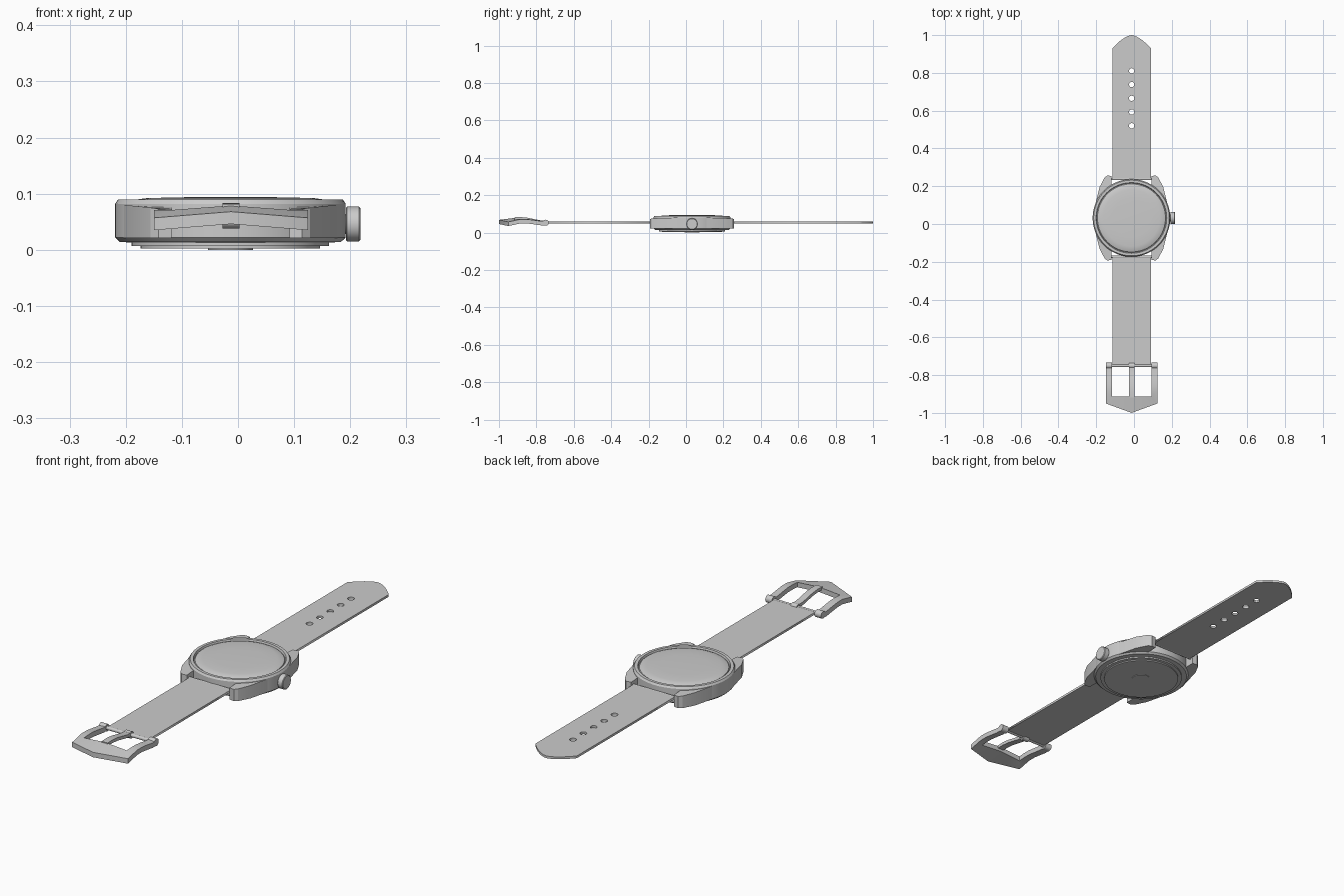
import bpy, bmesh, math
from mathutils import Matrix

if "Cube" in bpy.data.objects:
    bpy.data.objects.remove(bpy.data.objects["Cube"])

CX, CY = -0.0135, 0.032      # case centre
STRAP_Z = 0.054


def finish(name, bm, loc=(0, 0, 0), mirror=None, angle=30):
    bmesh.ops.recalc_face_normals(bm, faces=bm.faces)
    me = bpy.data.meshes.new(name)
    bm.to_mesh(me)
    bm.free()
    ob = bpy.data.objects.new(name, me)
    ob.location = loc
    bpy.context.collection.objects.link(ob)
    if mirror:
        m = ob.modifiers.new("mirror", 'MIRROR')
        m.use_axis = mirror
        m.merge_threshold = 0.0001
    bpy.ops.object.select_all(action='DESELECT')
    bpy.context.view_layer.objects.active = ob
    ob.select_set(True)
    bpy.ops.object.shade_smooth_by_angle(angle=math.radians(angle))
    return ob


def lathe(name, profile, loc, axis_x=False, steps=72):
    bm = bmesh.new()
    vs = [bm.verts.new((r, 0, z)) for r, z in profile]
    es = [bm.edges.new(p) for p in zip(vs, vs[1:])]
    bmesh.ops.spin(bm, geom=vs + es, cent=(0, 0, 0), axis=(0, 0, 1),
                   angle=math.tau, steps=steps)
    bmesh.ops.remove_doubles(bm, verts=bm.verts, dist=0.00005)
    if axis_x:
        bm.transform(Matrix.Rotation(math.pi / 2, 4, 'Y'))
    return finish(name, bm, loc)


def rod(name, x0, x1, r, y, z):
    h = x1 - x0
    return lathe(name, [(0, 0), (r, 0), (r, h), (0, h)], (x0, y, z), True, 24)


def ribbon(name, stations, thick, loc, mirror=None, cap_end=True):
    """Rectangular bar through pairs of (outer, inner) top-edge points."""
    bm = bmesh.new()
    rings = []
    for (a, b) in stations:
        pts = [a, b, (b[0], b[1], b[2] - thick), (a[0], a[1], a[2] - thick)]
        rings.append([bm.verts.new(p) for p in pts])
    for r, s in zip(rings, rings[1:]):
        for i in range(4):
            j = (i + 1) % 4
            bm.faces.new((r[i], r[j], s[j], s[i]))
    bm.faces.new(rings[0])
    if cap_end:
        bm.faces.new(rings[-1])
    return finish(name, bm, loc, mirror)


def flat_strap(name, outline, holes=()):
    cu = bpy.data.curves.new(name, 'CURVE')
    cu.dimensions = '2D'
    cu.fill_mode = 'BOTH'
    cu.extrude = 0.005
    loops = [outline] + [[(0.014 * math.cos(t * math.tau / 20), y + 0.014 * math.sin(t * math.tau / 20))
                          for t in range(20)] for y in holes]
    for pts in loops:
        sp = cu.splines.new('POLY')
        sp.points.add(len(pts) - 1)
        for p, (x, y) in zip(sp.points, pts):
            p.co = (x, y, 0, 1)
        sp.use_cyclic_u = True
    ob = bpy.data.objects.new(name, cu)
    ob.location = (CX + 0.001, 0, STRAP_Z)
    bpy.context.collection.objects.link(ob)
    bpy.ops.object.select_all(action='DESELECT')
    bpy.context.view_layer.objects.active = ob
    ob.select_set(True)
    bpy.ops.object.convert(target='MESH')
    return ob


# Case with stepped back and bezel, domed glass
lathe("case", [(0, 0), (0.04, 0), (0.04, 0.002), (0.16, 0.002), (0.16, 0.007), (0.176, 0.007),
               (0.176, 0.013), (0.197, 0.014), (0.2055, 0.022), (0.2055, 0.082),
               (0.2, 0.09), (0.187, 0.09), (0.184, 0.081), (0, 0.081)], (CX, CY, 0))
lathe("glass", [(0.183, 0.080), (0.18, 0.085), (0.168, 0.0895), (0.15, 0.092),
                (0.1, 0.0935), (0, 0.0945)], (CX, CY, 0))

# Four lugs, mirrored in x and y
bm = bmesh.new()
plan = [(0.105, 0.10, 0.080), (0.192, 0.07, 0.080), (0.168, 0.165, 0.078),
        (0.142, 0.214, 0.075), (0.128, 0.225, 0.073), (0.105, 0.222, 0.073)]
low = [bm.verts.new((x, y, 0.021)) for x, y, z in plan]
top = [bm.verts.new(p) for p in plan]
bm.faces.new(low)
bm.faces.new(top)
for i in range(len(plan)):
    j = (i + 1) % len(plan)
    bm.faces.new((low[i], low[j], top[j], top[i]))
lugs = finish("lugs", bm, (CX, CY, 0), (True, True, False), 20)

# Crown on a short stem
rod("crown_stem", 0.18, 0.2, 0.018, CY, 0.046)
lathe("crown", [(0, 0), (0.029, 0), (0.031, 0.002), (0.031, 0.023), (0.028, 0.0255), (0, 0.0255)],
      (0.1925, CY, 0.046), True, 32)

# Straps: long one with holes and rounded tip, short one to the buckle
W = 0.102
tip = [(W * math.cos(t), 0.93 + 0.07 * math.sin(t) ** 0.9)
       for t in [math.pi * i / 16 for i in range(1, 16)]]
tip = [(W * (1 - i / 8), 0.93 + 0.07 * (1 - (1 - i / 8) ** 1.6 * 1.0)) for i in range(17) if i <= 8]
tip += [(-x, y) for x, y in reversed(tip[:-1])]
flat_strap("long_strap", [(-W, 0.24), (W, 0.24)] + tip,
           [0.52 + 0.0727 * i for i in range(5)])
flat_strap("short_strap", [(-W, -0.748), (W, -0.748), (W, -0.172), (-W, -0.172)])
for n, y in (("upper_spring_bar", 0.238), ("lower_spring_bar", -0.173)):
    rod(n, CX - 0.11, CX + 0.11, 0.006, y, STRAP_Z)

# Buckle frame: arched arms joined by a pointed front plate
arm = [(-0.742, 0.063), (-0.775, 0.063), (-0.81, 0.068), (-0.85, 0.073), (-0.885, 0.073)]
st = [((0.137, y, z - 0.002), (0.105, y, z)) for y, z in arm]
st += [((0.137, -0.95, 0.057), (0.105, -0.913, 0.071)),
       ((0, -1.0, 0.068), (0, -0.913, 0.079))]
ribbon("buckle_frame", st, 0.022, (CX + 0.001, 0, 0), (True, False, False), False)

# Buckle pin, knuckles and tongue
BX = CX + 0.001
rod("buckle_pin", BX - 0.11, BX + 0.11, 0.008, -0.75, 0.053)
rod("left_knuckle", BX - 0.137, BX - 0.105, 0.016, -0.75, 0.053)
rod("right_knuckle", BX + 0.105, BX + 0.137, 0.016, -0.75, 0.053)
rod("tongue_loop", BX - 0.015, BX + 0.015, 0.015, -0.75, 0.053)
tongue = [(-0.75, 0.065), (-0.78, 0.066), (-0.815, 0.073), (-0.85, 0.08),
          (-0.885, 0.083), (-0.918, 0.082)]
ribbon("tongue", [((-0.015, y, z), (0.015, y, z)) for y, z in tongue], 0.014, (BX, 0, 0))
